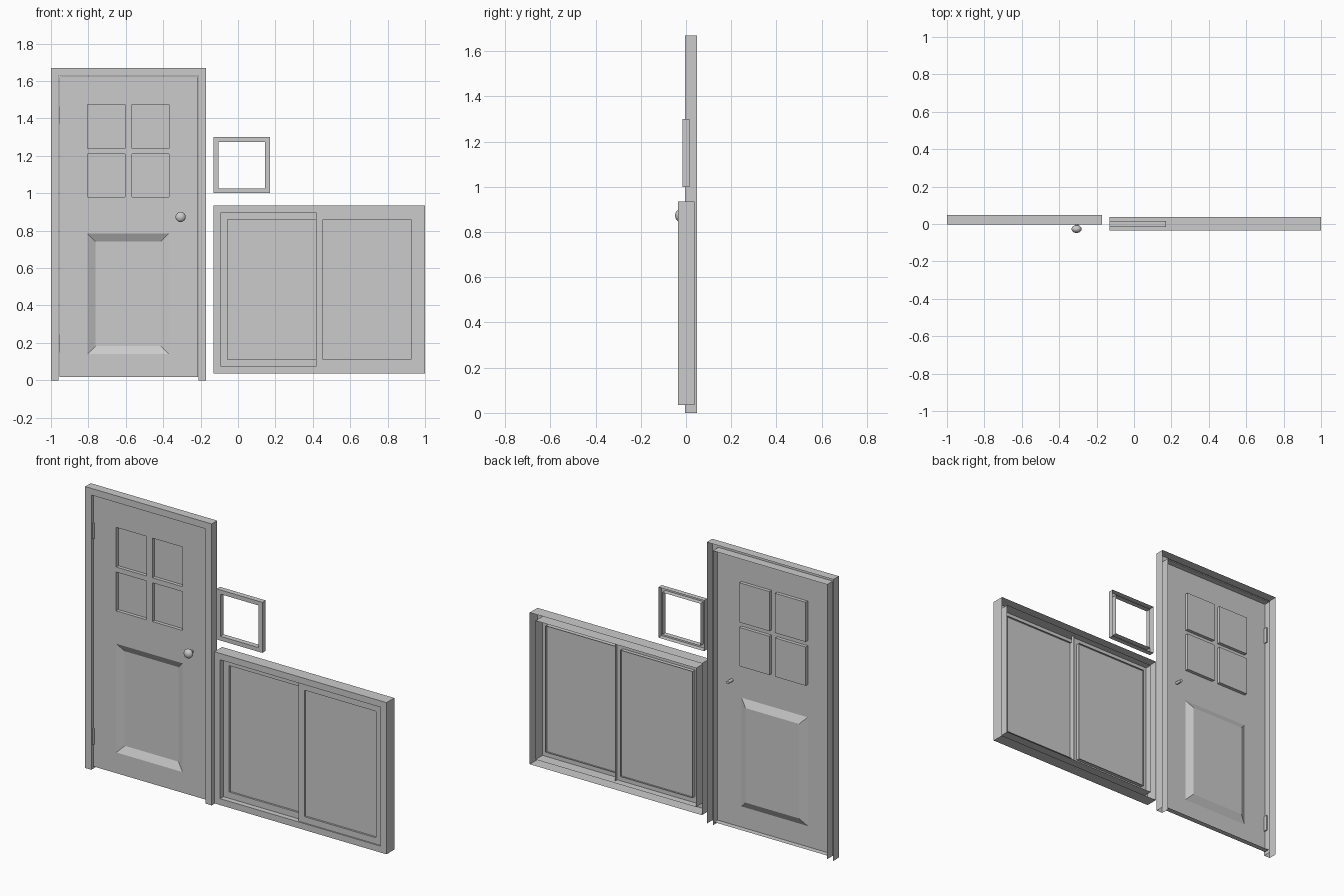
import bpy, bmesh
from math import radians

if "Cube" in bpy.data.objects:
    bpy.data.objects.remove(bpy.data.objects["Cube"])


def add_rings(bm, rect, rings, fill=False, open_bottom=False):
    """Sweep (inset, y) steps around a rectangle; optionally cap the last ring."""
    x0, x1, z0, z1 = rect
    loops = []
    for i, y in rings:
        if open_bottom:
            pts = [(x1 - i, z0), (x1 - i, z1 - i), (x0 + i, z1 - i), (x0 + i, z0)]
        else:
            pts = [(x0 + i, z0 + i), (x1 - i, z0 + i), (x1 - i, z1 - i), (x0 + i, z1 - i)]
        loops.append([bm.verts.new((x, y, z)) for x, z in pts])
    for a, b in zip(loops, loops[1:]):
        for k in range(3 if open_bottom else 4):
            n = (k + 1) % 4
            bm.faces.new((a[k], a[n], b[n], b[k]))
    if fill:
        bm.faces.new(loops[-1])


def finish(bm, name):
    bmesh.ops.remove_doubles(bm, verts=bm.verts, dist=0.0005)
    me = bpy.data.meshes.new(name)
    bm.to_mesh(me)
    bm.free()
    ob = bpy.data.objects.new(name, me)
    bpy.context.collection.objects.link(ob)
    return ob


def shell(name, rect, rings, **kw):
    bm = bmesh.new()
    add_rings(bm, rect, rings, **kw)
    return finish(bm, name)


def channel(width, front, back):
    """Open-backed frame section: outer wall, front face, inner wall."""
    return [(0, back), (0, front), (width, front), (width, back)]


# Door frame, open at the floor
shell("door_frame", (-1, -0.17, 0, 1.67), channel(0.04, -0.004, 0.048), open_bottom=True)

# Door leaf: a pressed sheet with returned edges, four panes and one lower panel
F, B = 0.008, 0.04
xs = [-0.955, -0.805, -0.605, -0.567, -0.37, -0.213]
zs = [0.017, 0.14, 0.785, 0.98, 1.21, 1.24, 1.475, 1.625]
bm = bmesh.new()
add_rings(bm, (xs[0], xs[-1], zs[0], zs[-1]), [(0, B), (0, F)])
panes = [(c, r) for c in (1, 3) for r in (3, 5)]
lower = [(c, 1) for c in (1, 2, 3)]
for c in range(len(xs) - 1):
    for r in range(len(zs) - 1):
        rect = (xs[c], xs[c + 1], zs[r], zs[r + 1])
        if (c, r) in panes:
            add_rings(bm, rect, [(0, F), (0, F + 0.02)], fill=True)
        elif (c, r) not in lower:
            add_rings(bm, rect, [(0, F)], fill=True)
add_rings(bm, (xs[1], xs[4], zs[1], zs[2]), [(0, F), (0.042, F + 0.022)], fill=True)
finish(bm, "door_leaf")

# Hinges
for name, z in (("lower_hinge", 0.197), ("upper_hinge", 1.417)):
    bpy.ops.mesh.primitive_cube_add(size=1, location=(-0.953, 0.016, z))
    hinge = bpy.context.object
    hinge.name = name
    hinge.scale = (0.01, 0.028, 0.095)

# Door knob and its spindle
bpy.ops.mesh.primitive_uv_sphere_add(segments=24, ring_count=12, radius=0.027,
                                     location=(-0.307, -0.027, 0.873))
knob = bpy.context.object
knob.name = "door_knob"
knob.scale = (1, 0.78, 1)
bpy.ops.object.shade_smooth()
bpy.ops.mesh.primitive_cylinder_add(vertices=16, radius=0.009, depth=0.068,
                                    location=(-0.307, 0.014, 0.873),
                                    rotation=(radians(90), 0, 0))
bpy.context.object.name = "knob_spindle"
bpy.ops.object.shade_smooth_by_angle(angle=radians(40))

# Sliding window: frame plus two overlapping sashes with glass
shell("window_frame", (-0.13, 1, 0.035, 0.935), channel(0.038, -0.036, 0.037))
for name, x0, x1, y in (("front_sash", 0.418, 0.962, -0.028),
                        ("rear_sash", -0.092, 0.455, -0.004)):
    rect = (x0, x1, 0.073, 0.897)
    shell(name, rect, channel(0.037, y, y + 0.022))
    shell(name + "_glass", rect, [(0.037, y + 0.011)], fill=True)

# Small picture frame
shell("small_frame", (-0.13, 0.17, 1.0, 1.3), channel(0.025, -0.015, 0.016))
